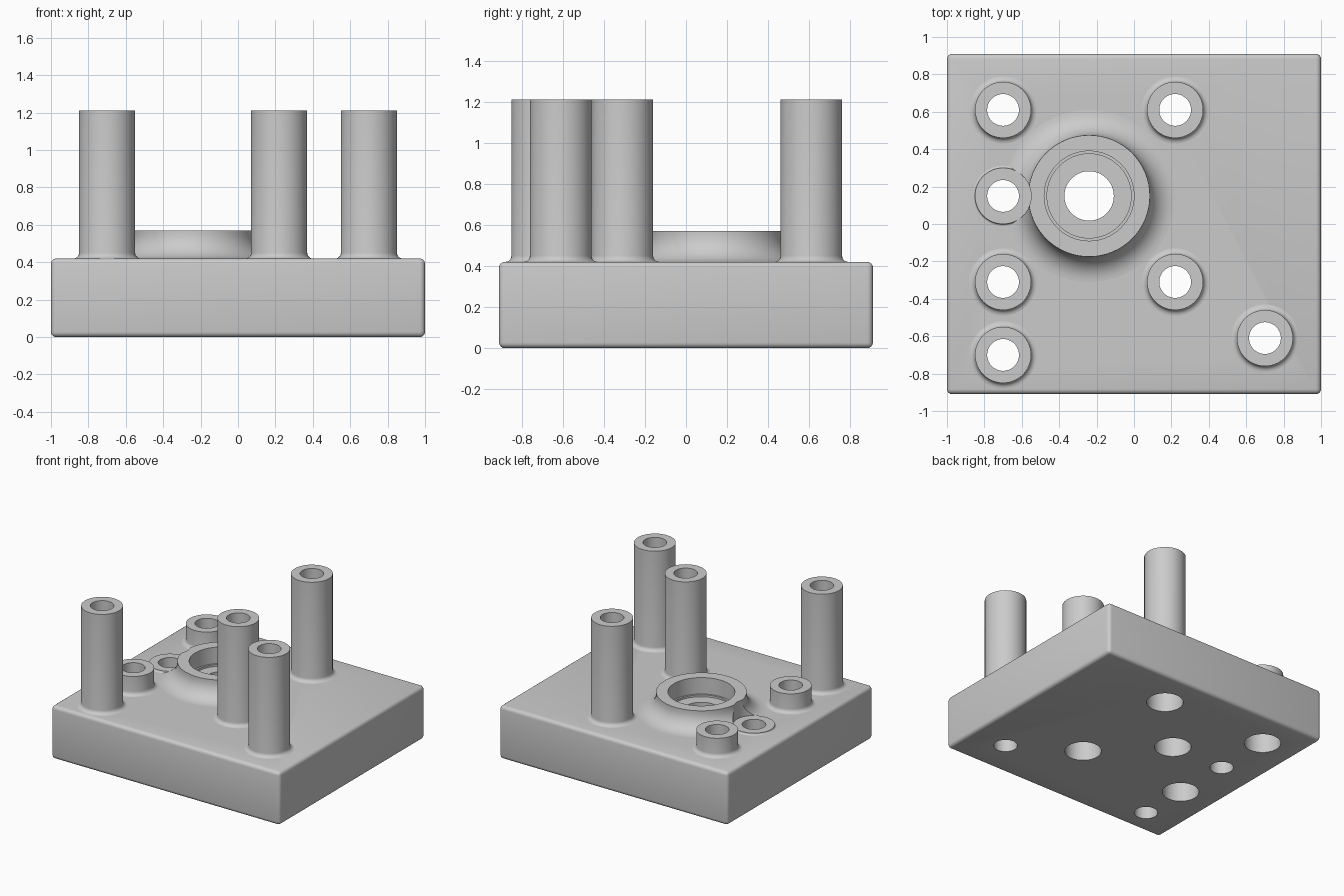
import bpy, bmesh
from math import sin, cos, pi

if "Cube" in bpy.data.objects:
    bpy.data.objects.remove(bpy.data.objects["Cube"], do_unlink=True)

PLATE_TOP = 0.42
TALL, SHORT, FLUSH = 1.21, 0.57, 0.435
TUBE_R, HOLE_R, BIG_HOLE_R = 0.15, 0.085, 0.132
BOSS = (-0.24, 0.15)
# name, x, y, top height, widened from below
TUBES = [
    ("back_right_short_tube", -0.70, 0.61, SHORT, True),
    ("back_left_tall_tube", 0.22, 0.61, TALL, True),
    ("flush_ring", -0.70, 0.15, FLUSH, False),
    ("middle_right_short_tube", -0.70, -0.31, SHORT, True),
    ("middle_left_tall_tube", 0.22, -0.31, TALL, True),
    ("front_right_tall_tube", -0.70, -0.70, TALL, False),
    ("front_left_tall_tube", 0.70, -0.61, TALL, False),
]

grey = bpy.data.materials.new("plain_grey")
grey.use_nodes = True
grey.diffuse_color = (0.6, 0.6, 0.6, 1)
grey.node_tree.nodes["Principled BSDF"].inputs["Base Color"].default_value = (0.6, 0.6, 0.6, 1)


def add_object(name, bm):
    mesh = bpy.data.meshes.new(name)
    bmesh.ops.recalc_face_normals(bm, faces=bm.faces)
    bm.to_mesh(mesh)
    bm.free()
    mesh.materials.append(grey)
    obj = bpy.data.objects.new(name, mesh)
    bpy.context.collection.objects.link(obj)
    return obj


def lathe(name, profile, x, y, ring=True, sides=64):
    """Revolve (radius, z) points; a ring profile closes on itself, a solid is capped."""
    bm = bmesh.new()
    loops = [[bm.verts.new((x + r * cos(2 * pi * i / sides), y + r * sin(2 * pi * i / sides), z))
              for i in range(sides)] for r, z in profile]
    pairs = list(zip(loops, loops[1:]))
    if ring:
        pairs.append((loops[-1], loops[0]))
    else:
        bm.faces.new(loops[0])
        bm.faces.new(loops[-1])
    for a, b in pairs:
        for i in range(sides):
            j = (i + 1) % sides
            bm.faces.new((a[i], a[j], b[j], b[i]))
    return add_object(name, bm)


def fillet(radius, size, steps):
    """Concave quarter arc from the plate up to a cylinder wall."""
    return [(radius + size * (1 - sin(t)), PLATE_TOP + size * (1 - cos(t)))
            for t in (pi / 2 * i / steps for i in range(steps + 1))]


def cut(obj, cutters):
    for cutter in cutters:
        mod = obj.modifiers.new("cut", 'BOOLEAN')
        mod.operation, mod.solver, mod.object = 'DIFFERENCE', 'EXACT', cutter
    graph = bpy.context.evaluated_depsgraph_get()
    mesh = bpy.data.meshes.new_from_object(obj.evaluated_get(graph))
    obj.modifiers.clear()
    obj.data = mesh
    for cutter in cutters:
        bpy.data.objects.remove(cutter, do_unlink=True)


# Base plate with rounded edges
bm = bmesh.new()
bmesh.ops.create_cube(bm, size=1)
for v in bm.verts:
    v.co = (v.co.x * 2, v.co.y * 1.82, (v.co.z + 0.5) * PLATE_TOP)
bmesh.ops.bevel(bm, geom=bm.edges[:], offset=0.028, segments=4, profile=0.5, affect='EDGES')
plate = add_object("base_plate", bm)

# Tubes with small base fillets, and the through holes below them
cutters, parts = [], [plate]
for name, x, y, top, widened in TUBES:
    size = min(0.03, top - PLATE_TOP - 0.003)
    outline = fillet(TUBE_R, size, 5)
    outline += [(TUBE_R, top), (HOLE_R, top), (HOLE_R, PLATE_TOP - 0.02)]
    outline.append((TUBE_R + size, PLATE_TOP - 0.02))
    parts.append(lathe(name, outline, x, y))
    hole = [(HOLE_R, 0.5)]
    if widened:
        hole += [(HOLE_R, 0.25), (BIG_HOLE_R, 0.25), (BIG_HOLE_R, -0.1)]
    else:
        hole.append((HOLE_R, -0.1))
    cutters.append(lathe("hole_cutter", hole, x, y, ring=False))
cutters.append(lathe("hole_cutter", [(BIG_HOLE_R, 0.6), (BIG_HOLE_R, -0.1)], *BOSS, ring=False))
cut(plate, cutters)

# Large boss with a wide fillet and a stepped bore
outline = fillet(0.325, 0.135, 10)
outline += [(0.325, SHORT), (0.24, SHORT), (0.24, 0.44), (0.225, 0.44), (0.225, 0.425),
            (BIG_HOLE_R, 0.425), (BIG_HOLE_R, 0.40), (0.46, 0.40)]
boss = lathe("bearing_boss", outline, *BOSS)
parts.append(boss)
# Clearance over the flush ring
clearance = [(TUBE_R, 0.8), (TUBE_R, FLUSH - 0.003), (HOLE_R, FLUSH - 0.003), (HOLE_R, 0.2)]
cut(boss, [lathe("clearance_cutter", clearance, -0.70, 0.15, ring=False)])

bpy.ops.object.select_all(action='DESELECT')
for part in parts:
    part.select_set(True)
bpy.context.view_layer.objects.active = plate
bpy.ops.object.shade_smooth_by_angle(angle=pi / 6)
